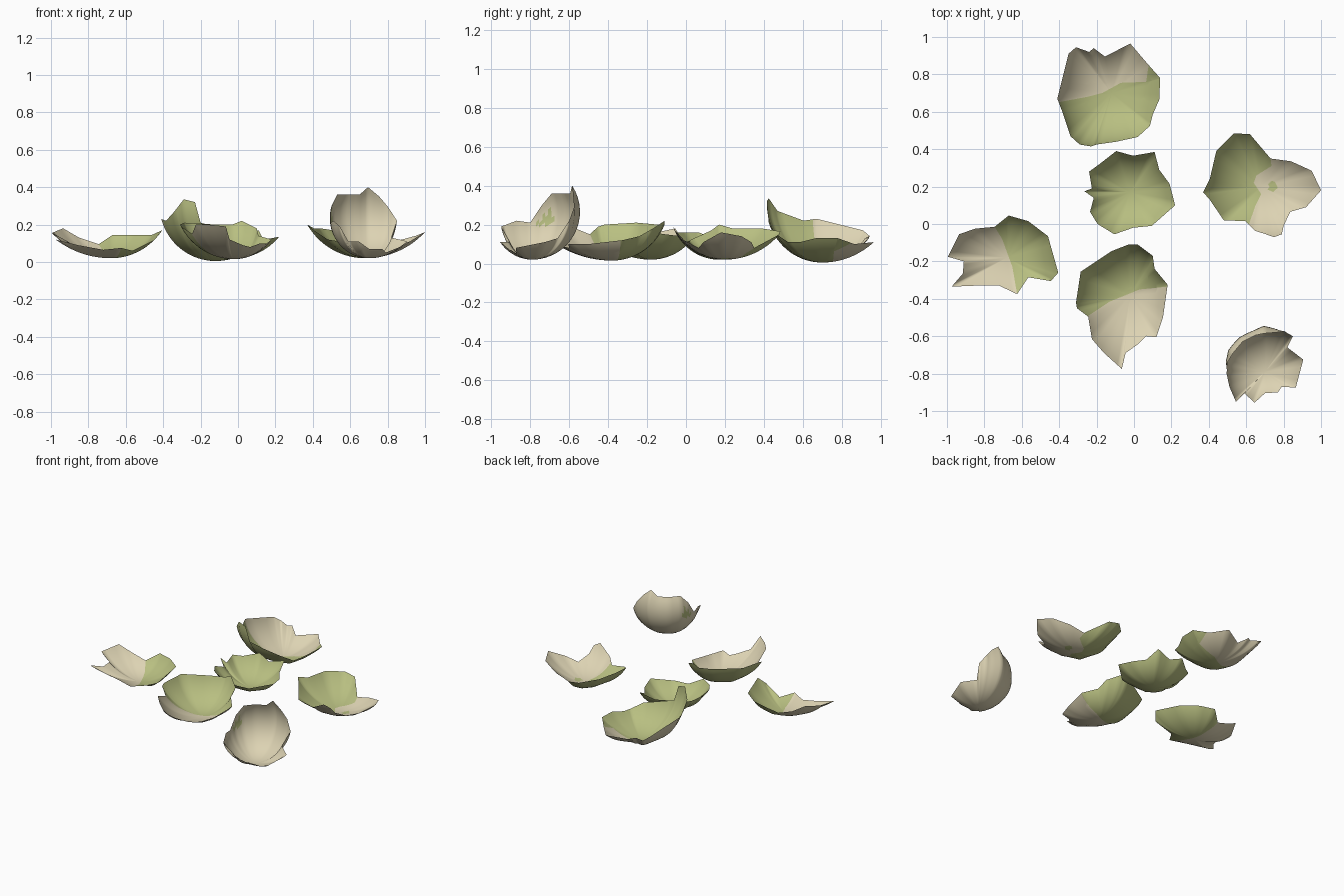
import bpy, bmesh, math
from mathutils import Vector


def make_mat(name, rgb):
    m = bpy.data.materials.new(name)
    m.diffuse_color = (*rgb, 1)
    return m


CREAM = make_mat("cream_shell", (0.72, 0.65, 0.45))
GREEN = make_mat("green_shell", (0.48, 0.52, 0.22))
RINGS, SUB = 16, 4


def interp(line, t):
    """Value of a polyline of (t, value) pairs, held flat past its ends."""
    if t <= line[0][0]:
        return line[0][1]
    for (t0, v0), (t1, v1) in zip(line, line[1:]):
        if t <= t1:
            return v0 + (v1 - v0) * (t - t0) / (t1 - t0)
    return line[-1][1]


def shard(name, low, rim, axis=None, sign=1, line=(), spots=()):
    """Broken bowl: arcs sweep from the lowest point up to a jagged rim.
    axis: coordinate the colour line runs along; sign: side that is green."""
    low = Vector(low)
    pts = [Vector(p) for p in rim]
    edge = [a.lerp(b, k / SUB) for a, b in zip(pts, pts[1:] + pts[:1]) for k in range(SUB)]
    bm = bmesh.new()
    centre = bm.verts.new(low)
    spokes = []
    for p in edge:
        d = p - low
        r, h = math.hypot(d.x, d.y), max(d.z, 0.01)
        radius, sweep = (r * r + h * h) / (2 * h), 2 * math.atan2(h, r)
        spoke = []
        for i in range(1, RINGS + 1):
            a = sweep * i / RINGS
            s = radius * math.sin(a) / r
            spoke.append(bm.verts.new(low + Vector((d.x * s, d.y * s, radius * (1 - math.cos(a))))))
        spokes.append(spoke)
    for s, t in zip(spokes, spokes[1:] + spokes[:1]):
        bm.faces.new((centre, s[0], t[0]))
        for i in range(RINGS - 1):
            bm.faces.new((s[i], s[i + 1], t[i + 1], t[i]))
    bmesh.ops.recalc_face_normals(bm, faces=bm.faces[:])
    if sum(f.normal.z for f in bm.faces) < 0:
        bmesh.ops.reverse_faces(bm, faces=bm.faces[:])

    # cut along the colour line so the two tones meet on clean edges
    for (t0, v0), (t1, v1) in zip(line, line[1:]):
        co = (t0, v0, 0) if axis == 0 else (v0, t0, 0)
        no = (v0 - v1, t1 - t0, 0) if axis == 0 else (t1 - t0, v0 - v1, 0)
        bmesh.ops.bisect_plane(bm, geom=bm.verts[:] + bm.edges[:] + bm.faces[:],
                               dist=1e-5, plane_co=co, plane_no=no)
    for f in bm.faces:
        f.smooth = True
        c = f.calc_center_median()
        if axis is None:
            green = not spots
        else:
            green = sign * (c[1 - axis] - interp(line, c[axis])) > 0
        green = green or any((c - Vector(s[:3])).length < s[3] for s in spots)
        f.material_index = int(green)
    me = bpy.data.meshes.new(name)
    bm.to_mesh(me)
    bm.free()
    me.materials.append(CREAM)
    me.materials.append(GREEN)
    ob = bpy.data.objects.new(name, me)
    bpy.context.collection.objects.link(ob)


# back shard, green toward the front
shard("back_shard", (-.12, .70, .005),
      [(-.41, .67, .23), (-.35, .91, .17), (-.31, .945, .14), (-.24, .92, .13),
       (-.215, .94, .13), (-.155, .895, .09), (-.02, .965, .11), (.065, .865, .10),
       (.14, .78, .13), (.135, .665, .13), (.10, .585, .11), (.085, .525, .11),
       (.02, .465, .15), (-.095, .44, .18), (-.20, .425, .21), (-.23, .415, .32),
       (-.29, .425, .335), (-.34, .47, .27), (-.385, .605, .22)],
      0, -1, [(-.41, .65), (-.25, .68), (-.17, .70), (-.07, .755), (.065, .76), (.08, .86)])

# centre shard, all green
shard("centre_shard", (-.02, .17, .02),
      [(-.265, .175, .17), (-.225, .19, .14), (-.24, .28, .16), (-.185, .32, .15),
       (-.095, .39, .17), (-.005, .365, .14), (.11, .385, .17), (.135, .29, .12),
       (.19, .215, .12), (.22, .10, .135), (.095, -.01, .11), (-.005, -.02, .11),
       (-.105, -.055, .16), (-.195, 0, .16), (-.235, .065, .16), (-.215, .14, .13)])

# front shard, green toward the back
shard("front_shard", (-.02, -.38, .015),
      [(-.31, -.42, .20), (-.285, -.255, .21), (-.12, -.145, .20), (-.03, -.11, .20),
       (.02, -.11, .22), (.10, -.17, .18), (.11, -.24, .14), (.18, -.325, .12),
       (.155, -.50, .10), (.12, -.605, .10), (.065, -.60, .08), (.025, -.64, .09),
       (-.045, -.69, .12), (-.065, -.775, .19), (-.16, -.69, .20), (-.225, -.615, .20),
       (-.245, -.495, .15), (-.305, -.45, .19)],
      0, 1, [(-.25, -.495), (-.13, -.415), (.03, -.35), (.18, -.335)])

# left shard, green on its right half
shard("left_shard", (-.68, -.18, .02),
      [(-.995, -.175, .155), (-.935, -.055, .18), (-.85, -.025, .13), (-.745, -.015, .095),
       (-.67, .045, .145), (-.565, .015, .145), (-.46, -.065, .145), (-.405, -.26, .17),
       (-.445, -.305, .12), (-.565, -.285, .06), (-.625, -.375, .075), (-.72, -.33, .065),
       (-.855, -.33, .09), (-.975, -.335, .12), (-.915, -.265, .10), (-.91, -.20, .11)],
      1, 1, [(-.375, -.625), (-.23, -.65), (-.08, -.705), (-.015, -.745)])

# right shard, green on its left half with a small spot
shard("right_shard", (.68, .20, .02),
      [(.37, .17, .20), (.405, .24, .18), (.44, .39, .18), (.535, .485, .165),
       (.62, .48, .15), (.73, .35, .08), (.84, .335, .11), (.95, .285, .14),
       (1, .18, .16), (.92, .09, .11), (.835, .065, .08), (.80, -.01, .12),
       (.79, -.055, .17), (.75, -.07, .19), (.645, -.035, .13), (.595, .015, .10),
       (.48, .02, .12), (.405, .13, .17)],
      1, -1, [(0, .615), (.10, .65), (.16, .68), (.22, .64), (.26, .655), (.31, .735), (.35, .73)],
      spots=[(.74, .20, .025, .026)])

# deep upright cup, cream with a few green flecks on its left wall
shard("upright_shard", (.70, -.79, .02),
      [(.495, -.80, .21), (.50, -.74, .30), (.53, -.69, .36), (.58, -.63, .36),
       (.65, -.595, .36), (.695, -.585, .40), (.755, -.58, .35), (.805, -.575, .29),
       (.85, -.60, .22), (.82, -.66, .13), (.905, -.725, .11), (.865, -.875, .08),
       (.79, -.87, .05), (.77, -.90, .07), (.70, -.905, .07), (.645, -.955, .11),
       (.59, -.905, .11), (.545, -.95, .19), (.51, -.87, .22)],
      spots=[(.49, -.71, .22, .033), (.50, -.70, .27, .02), (.49, -.75, .20, .02)])
